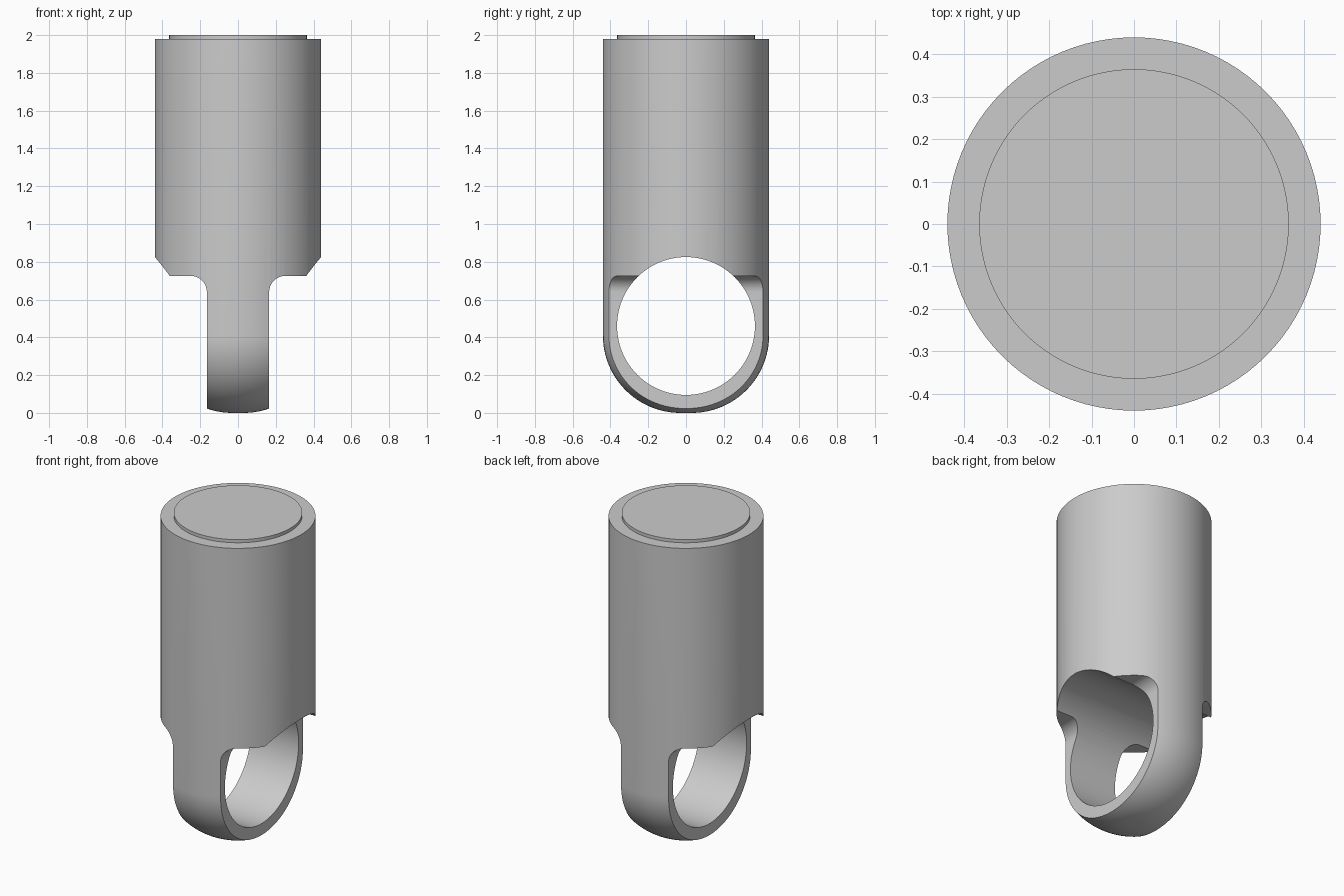
import bpy, bmesh, math
from mathutils import Vector, Matrix

cube = bpy.data.objects.get("Cube")
if cube:
    bpy.data.objects.remove(cube, do_unlink=True)

R, FILLET, HALF, SHOULDER, NOTCH = 0.44, 0.41, 0.165, 0.725, 0.085
HOLE_R, HOLE_Z = 0.365, 0.46

grey = bpy.data.materials.new("plain grey")
grey.use_nodes = True
colour = (0.6, 0.6, 0.6, 1)
grey.diffuse_color = colour
grey.node_tree.nodes["Principled BSDF"].inputs["Base Color"].default_value = colour


def make_object(name, bm):
    bmesh.ops.recalc_face_normals(bm, faces=bm.faces)
    mesh = bpy.data.meshes.new(name)
    bm.to_mesh(mesh)
    bm.free()
    mesh.materials.append(grey)
    obj = bpy.data.objects.new(name, mesh)
    bpy.context.collection.objects.link(obj)
    return obj


def arc(cx, cz, r, start, end, steps):
    angles = [math.radians(start + (end - start) * i / steps) for i in range(steps + 1)]
    return [(cx + r * math.cos(a), cz + r * math.sin(a)) for a in angles]


def lathe(name, profile, steps=96):
    bm = bmesh.new()
    verts = [bm.verts.new((x, 0, z)) for x, z in profile]
    edges = [bm.edges.new(pair) for pair in zip(verts, verts[1:])]
    bmesh.ops.spin(bm, geom=verts + edges, cent=(0, 0, 0), axis=(0, 0, 1),
                   angle=math.tau, steps=steps)
    bmesh.ops.remove_doubles(bm, verts=bm.verts, dist=1e-5)
    bmesh.ops.holes_fill(bm, edges=[e for e in bm.edges if e.is_boundary], sides=0)
    return make_object(name, bm)


def side_cutter(name, side):
    # Slab with a rounded inner top corner, extruded front to back
    profile = [(1, -0.5), (1, SHOULDER)]
    profile += arc(HALF + NOTCH, SHOULDER - NOTCH, NOTCH, 90, 180, 16)
    profile.append((HALF, -0.5))
    bm = bmesh.new()
    face = bm.faces.new([bm.verts.new((side * x, -1, z)) for x, z in profile])
    new = bmesh.ops.extrude_face_region(bm, geom=[face])["geom"]
    bmesh.ops.translate(bm, vec=Vector((0, 2, 0)),
                        verts=[v for v in new if isinstance(v, bmesh.types.BMVert)])
    return make_object(name, bm)


# Body with domed lower end and raised disc on top
body = lathe("body_with_loop",
             arc(R - FILLET, FILLET, FILLET, -90, 0, 24)
             + [(R, 1.98), (HOLE_R, 1.98), (HOLE_R, 2.0)])

# Round opening through the loop
bm = bmesh.new()
bmesh.ops.create_cone(bm, cap_ends=True, segments=96, radius1=HOLE_R, radius2=HOLE_R, depth=2,
                      matrix=Matrix.Translation((0, 0, HOLE_Z)) @ Matrix.Rotation(math.pi / 2, 4, 'Y'))
cutters = [side_cutter("left_cutter", 1), side_cutter("right_cutter", -1),
           make_object("hole_cutter", bm)]

# Carve the loop, then discard the cutters
bpy.ops.object.select_all(action='DESELECT')
bpy.context.view_layer.objects.active = body
body.select_set(True)
for cutter in cutters:
    cutter.hide_render = True
    mod = body.modifiers.new(cutter.name, 'BOOLEAN')
    mod.operation, mod.solver, mod.object = 'DIFFERENCE', 'EXACT', cutter
    bpy.ops.object.modifier_apply(modifier=mod.name)
    bpy.data.objects.remove(cutter, do_unlink=True)

bpy.ops.object.shade_smooth_by_angle(angle=math.radians(30))
